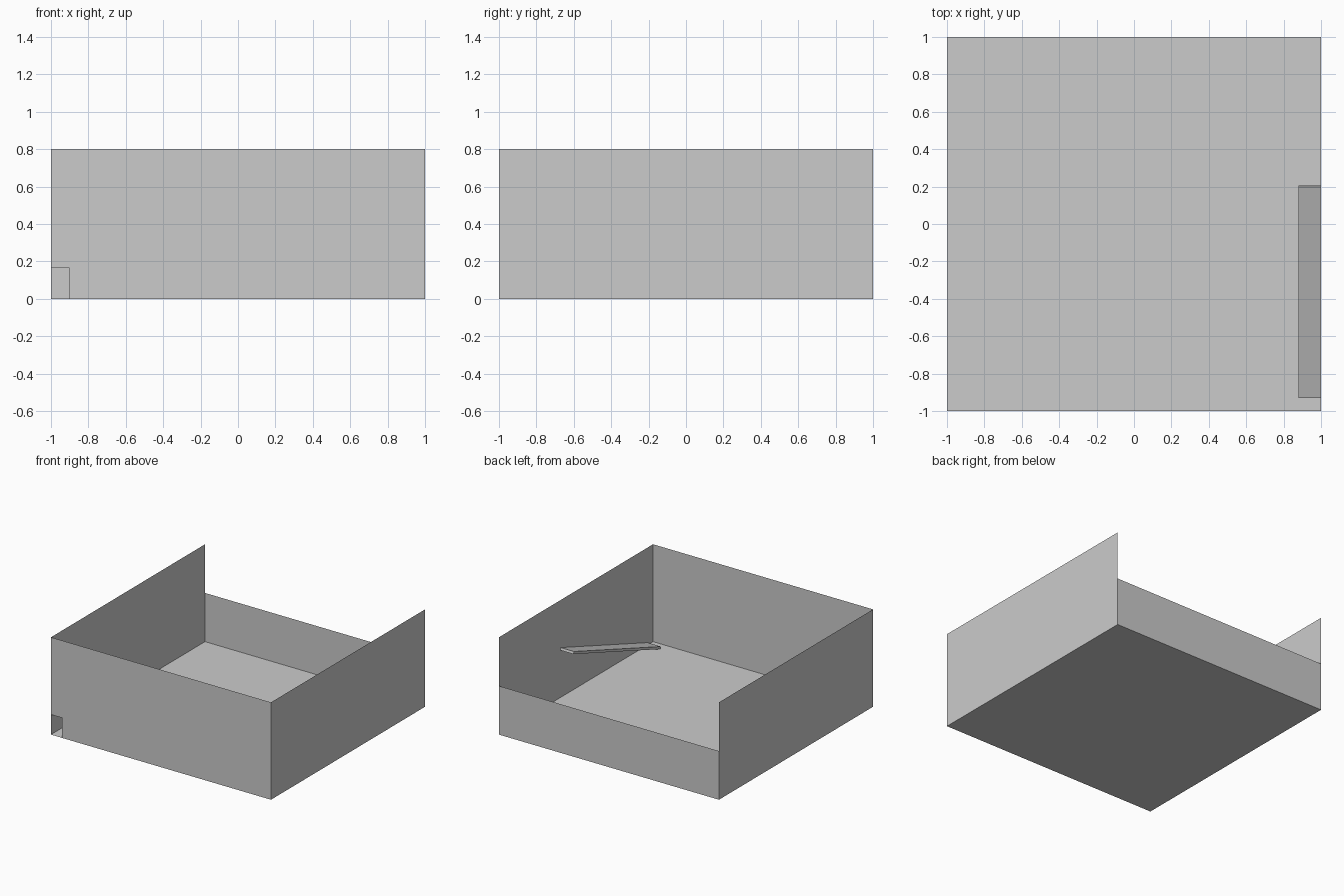
import bpy
from math import sin, cos, atan2, hypot

if "Cube" in bpy.data.objects:
    bpy.data.objects.remove(bpy.data.objects["Cube"])


def make_mesh(name, verts, faces):
    mesh = bpy.data.meshes.new(name)
    mesh.from_pydata(verts, [], faces)
    mesh.update()
    obj = bpy.data.objects.new(name, mesh)
    bpy.context.collection.objects.link(obj)
    return obj


def panel(name, verts):
    return make_mesh(name, verts, [tuple(range(len(verts)))])


HIGH, LOW = 0.8, 0.4

# Floor and thin side walls
panel("floor", [(-1, -1, 0), (1, -1, 0), (1, 1, 0), (-1, 1, 0)])
for name, x in (("left_wall", -1), ("right_wall", 1)):
    ring = [(x, -1, 0), (x, 1, 0), (x, 1, HIGH), (x, -1, HIGH)]
    panel(name, ring if x > 0 else ring[::-1])

# Lower back wall
panel("back_wall", [(1, 1, 0), (-1, 1, 0), (-1, 1, LOW), (1, 1, LOW)])

# Front wall with a small doorway in its lower left corner
outline = [(-0.9, 0), (1, 0), (1, HIGH), (-1, HIGH), (-1, 0.165), (-0.9, 0.165)]
panel("front_wall", [(x, -1, z) for x, z in outline])

# Tilted ramp along the right wall
thick, y0, y1, rise = 0.02, -0.923, 0.205, 0.39
angle = atan2(rise, y1 - y0)
length = hypot(rise, y1 - y0)


def ramp_point(along, up):
    return (y0 + along * cos(angle) - up * sin(angle),
            along * sin(angle) + up * cos(angle))


profile = [ramp_point(0, 0), ramp_point(length, 0),
           ramp_point(length, thick), ramp_point(0, thick)]
verts = [(x, y, z) for x in (0.88, 1.0) for y, z in profile]
sides = [(i, i + 4, (i + 1) % 4 + 4, (i + 1) % 4) for i in range(4)]
make_mesh("ramp", verts, [(0, 1, 2, 3), (7, 6, 5, 4)] + sides)
